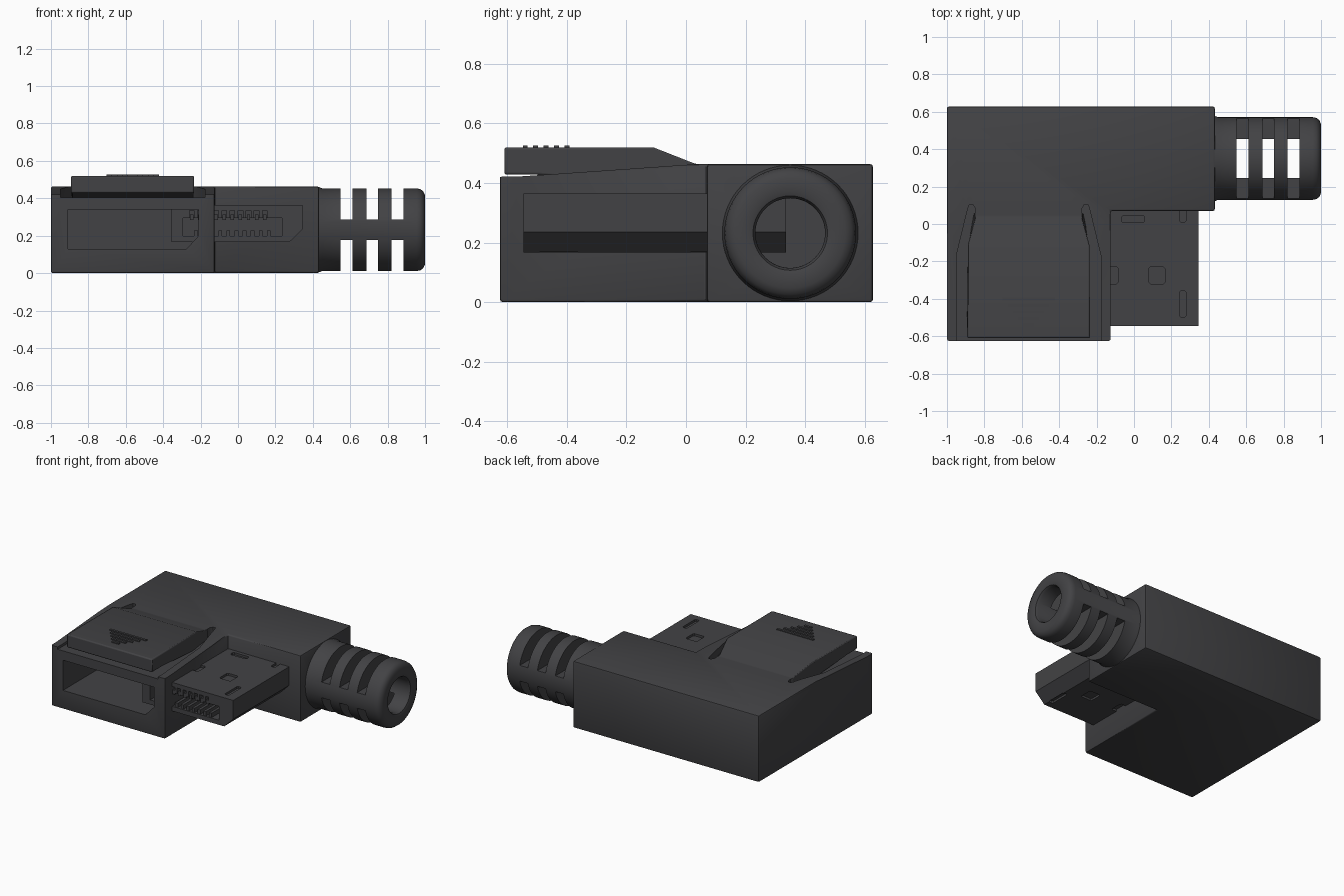
import bpy, bmesh, math
from mathutils import Matrix, Vector

cube = bpy.data.objects.get("Cube")
if cube:
    bpy.data.objects.remove(cube, do_unlink=True)

plastic = bpy.data.materials.new("dark_grey_plastic")
plastic.use_nodes = True
colour = (0.055, 0.055, 0.059, 1)
plastic.diffuse_color = colour
plastic.node_tree.nodes["Principled BSDF"].inputs["Base Color"].default_value = colour


def finish(name, bm):
    bmesh.ops.recalc_face_normals(bm, faces=bm.faces)
    mesh = bpy.data.meshes.new(name)
    bm.to_mesh(mesh)
    bm.free()
    mesh.materials.append(plastic)
    ob = bpy.data.objects.new(name, mesh)
    bpy.context.collection.objects.link(ob)
    return ob


def prism(name, pts, axis, lo, hi, bevel=0, segments=2):
    """Extrude a 2D outline along an axis (x: yz, y: xz, z: xy)."""
    place = {"x": lambda u, v, w: (w, u, v),
             "y": lambda u, v, w: (u, w, v),
             "z": lambda u, v, w: (u, v, w)}[axis]
    bm = bmesh.new()
    rings = [[bm.verts.new(place(u, v, w)) for u, v in pts] for w in (lo, hi)]
    bm.faces.new(rings[0])
    bm.faces.new(rings[1])
    n = len(pts)
    for i in range(n):
        j = (i + 1) % n
        bm.faces.new((rings[0][i], rings[0][j], rings[1][j], rings[1][i]))
    bmesh.ops.recalc_face_normals(bm, faces=bm.faces)
    if bevel:
        bmesh.ops.bevel(bm, geom=list(bm.edges), offset=bevel, segments=segments,
                        profile=0.5, affect="EDGES", clamp_overlap=True)
    return finish(name, bm)


def box(name, x, y, z, bevel=0):
    return prism(name, [(x[0], y[0]), (x[1], y[0]), (x[1], y[1]), (x[0], y[1])],
                 "z", z[0], z[1], bevel)


def lathe(name, profile, y, z, steps=64):
    """Spin an (x, radius) outline around an axis parallel to x."""
    bm = bmesh.new()
    rings = []
    for k in range(steps):
        a = 2 * math.pi * k / steps
        rings.append([bm.verts.new((x, y + r * math.cos(a), z + r * math.sin(a)))
                      for x, r in profile])
    n = len(profile)
    for k in range(steps):
        p, q = rings[k], rings[(k + 1) % steps]
        for i in range(n):
            j = (i + 1) % n
            bm.faces.new((p[i], p[j], q[j], q[i]))
    return finish(name, bm)


def cut(ob, cutter):
    mod = ob.modifiers.new("cut", "BOOLEAN")
    mod.operation = "DIFFERENCE"
    mod.solver = "EXACT"
    mod.object = cutter
    with bpy.context.temp_override(object=ob, active_object=ob, selected_objects=[ob]):
        bpy.ops.object.modifier_apply(modifier=mod.name)
    bpy.data.objects.remove(cutter, do_unlink=True)


def smooth(ob):
    bpy.ops.object.select_all(action="DESELECT")
    ob.select_set(True)
    bpy.context.view_layer.objects.active = ob
    bpy.ops.object.shade_smooth_by_angle(angle=math.radians(35))


# L-shaped housing
housing = prism("housing", [(-1, -0.625), (-0.125, -0.625), (-0.125, 0.07),
                            (0.432, 0.07), (0.432, 0.628), (-1, 0.628)],
                "z", 0, 0.464, 0.01)
# sloping top of the front arm
cut(housing, prism("cutter", [(-0.7, 0.42), (-0.56, 0.422), (0.04, 0.464),
                              (0.04, 0.6), (-0.7, 0.6)], "x", -1.1, -0.11))
# recess around the release button, with two tapering grooves
MID = -0.5635
half = [(-0.95, -0.7), (-0.95, -0.17), (-0.888, 0.085), (-0.88, 0.105),
        (-0.862, 0.105), (-0.85, 0.085), (-0.85, 0.04)]
other = [(2 * MID - x, y) for x, y in reversed(half)]
cut(housing, prism("cutter", half + other, "z", 0.405, 0.6))
# front socket
cut(housing, prism("cutter", [(-0.91, 0.13), (-0.275, 0.13), (-0.21, 0.20),
                              (-0.21, 0.34), (-0.91, 0.34)], "y", -0.7, 0.0))
# cable bore
AXIS_Y, AXIS_Z = 0.35, 0.232
bm = bmesh.new()
bmesh.ops.create_cone(bm, cap_ends=True, segments=48, radius1=0.117, radius2=0.117, depth=0.9,
                      matrix=Matrix.Translation(Vector((0.15, AXIS_Y, AXIS_Z)))
                      @ Matrix.Rotation(math.pi / 2, 4, "Y"))
cut(housing, finish("cutter", bm))
smooth(housing)

# release button, narrowing towards its hinge
button = prism("release_button", [(-0.61, 0.428), (-0.61, 0.52), (-0.11, 0.52), (0.03, 0.465),
                                  (0.06, 0.463), (0.06, 0.40), (-0.1, 0.40), (-0.5, 0.428)],
               "x", -0.892, 2 * MID + 0.892)
for v in button.data.vertices:
    if v.co.y > 0:
        v.co.x = MID + (v.co.x - MID) * 0.885
bevel = button.modifiers.new("soft_edges", "BEVEL")
bevel.width = 0.008
bevel.segments = 2
smooth(button)

# grip ridges forming an arrow
for i in range(5):
    w = 0.028 + 0.028 * i
    y = -0.54 + 0.035 * i
    box(f"grip_ridge_{i + 1}", (MID - w, MID + w), (y - 0.008, y + 0.008), (0.515, 0.526))

# plug shell with one chamfered corner
plug = prism("plug_shell", [(-0.355, 0.166), (0.275, 0.166), (0.345, 0.235),
                            (0.345, 0.365), (-0.355, 0.365)], "y", -0.545, 0.335)
cut(plug, box("cutter", (-0.295, 0.235), (-0.6, -0.40), (0.198, 0.294)))
pins = [-0.247 + 0.0433 * i for i in range(10)]
for x in pins:
    cut(plug, box("cutter", (x - 0.013, x + 0.013), (-0.6, -0.42), (0.28, 0.336)))
# latch holes and stamped slots on both broad faces
marks = [(0.08, 0.165, -0.32, -0.23), (-0.17, -0.085, -0.32, -0.23),
         (0.245, 0.277, -0.50, -0.355), (-0.067, 0.057, 0.008, 0.045),
         (0.245, 0.277, 0.008, 0.15)]
for x0, x1, y0, y1 in marks:
    c = 0.008
    outline = [(x0 + c, y0), (x1 - c, y0), (x1, y0 + c), (x1, y1 - c),
               (x1 - c, y1), (x0 + c, y1), (x0, y1 - c), (x0, y0 + c)]
    for lo, hi in ((0.35, 0.4), (0.1, 0.18)):
        cut(plug, prism("cutter", outline, "z", lo, hi))

# contact pins in two staggered rows
for i, x in enumerate(pins):
    box(f"upper_pin_{i + 1}", (x - 0.009, x + 0.009), (-0.54, -0.40), (0.283, 0.312))
    box(f"lower_pin_{i + 1}", (x + 0.012, x + 0.032), (-0.54, -0.39), (0.195, 0.228))

# ribbed strain relief
relief = lathe("strain_relief",
               [(0.40, 0.117), (0.40, 0.228), (0.432, 0.228), (0.45, 0.221), (0.955, 0.221),
                (0.975, 0.217), (0.99, 0.206), (1.0, 0.185), (1.0, 0.14), (0.995, 0.125),
                (0.98, 0.117)], AXIS_Y, AXIS_Z)
for x in (0.548, 0.686, 0.822):
    for z in ((0.287, 0.6), (-0.2, 0.178)):
        cut(relief, box("cutter", (x, x + 0.063), (0, 0.7), z))
smooth(relief)
